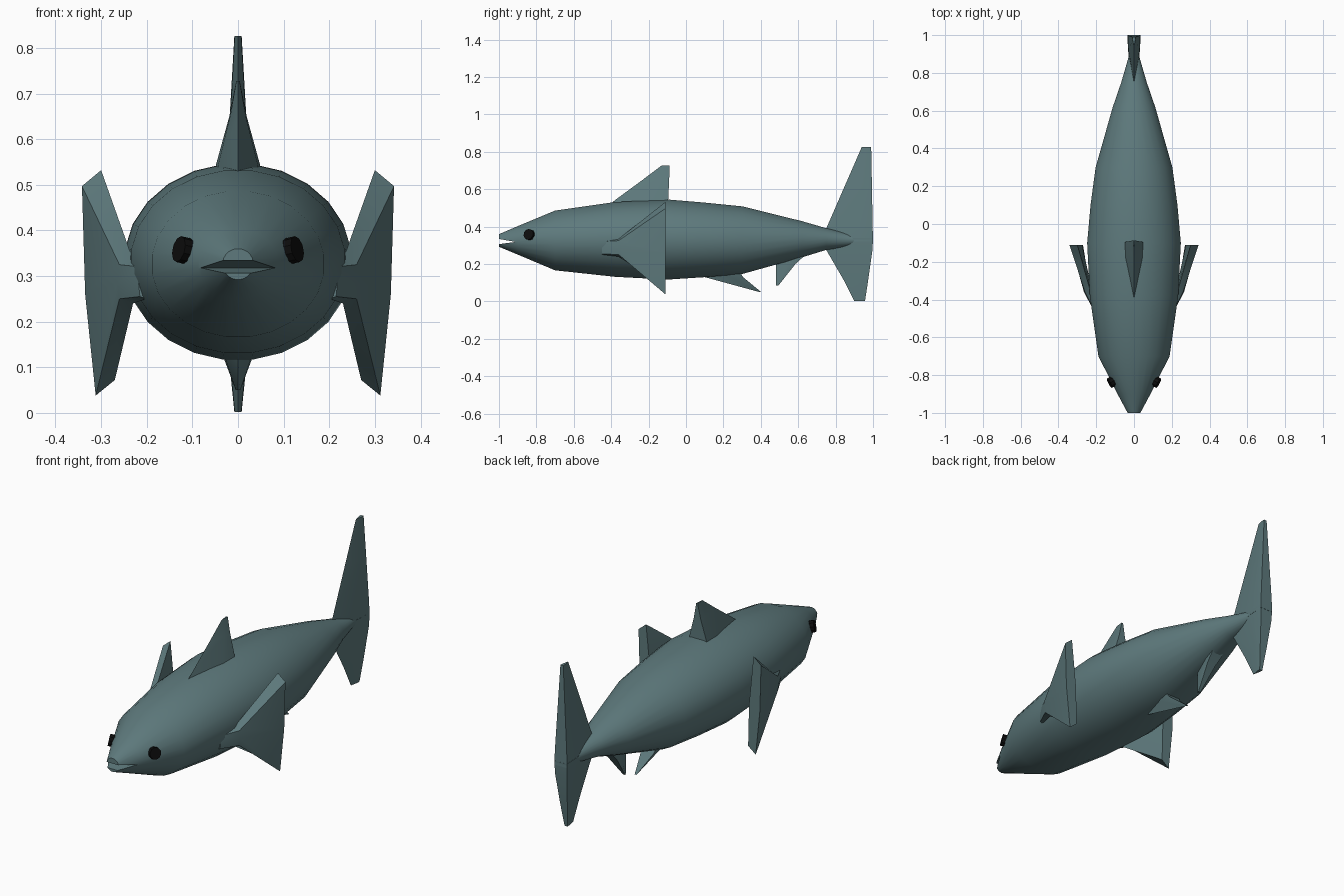
import bpy, bmesh, math
from mathutils import Vector

if "Cube" in bpy.data.objects:
    bpy.data.objects.remove(bpy.data.objects["Cube"])


def material(name, rgb):
    m = bpy.data.materials.new(name)
    m.diffuse_color = (*rgb, 1)
    m.use_nodes = True
    m.node_tree.nodes["Principled BSDF"].inputs["Base Color"].default_value = m.diffuse_color
    return m


skin = material("grey_teal_skin", (0.112, 0.195, 0.205))
black = material("black_eye", (0.004, 0.004, 0.004))


def smooth(ob, angle):
    bpy.ops.object.select_all(action='DESELECT')
    ob.select_set(True)
    bpy.context.view_layer.objects.active = ob
    bpy.ops.object.shade_smooth_by_angle(angle=math.radians(angle))


def loft(name, rings, mat=skin, angle=40):
    """Skin a list of equal-length point rings and cap both ends."""
    bm = bmesh.new()
    vs = [[bm.verts.new(p) for p in ring] for ring in rings]
    n = len(rings[0])
    for a, b in zip(vs, vs[1:]):
        for i in range(n):
            j = (i + 1) % n
            bm.faces.new((a[i], a[j], b[j], b[i]))
    bm.faces.new(vs[0])
    bm.faces.new(vs[-1])
    bmesh.ops.recalc_face_normals(bm, faces=bm.faces)
    me = bpy.data.meshes.new(name)
    bm.to_mesh(me)
    bm.free()
    me.materials.append(mat)
    ob = bpy.data.objects.new(name, me)
    bpy.context.collection.objects.link(ob)
    smooth(ob, angle)
    return ob


def oval(y, hw, z0, z1, n=24):
    zc, hh = (z0 + z1) / 2, (z1 - z0) / 2
    return [(hw * math.cos(a), y, zc + hh * math.sin(a))
            for a in (2 * math.pi * (i + 0.5) / n for i in range(n))]


def blade(name, sections):
    """Upright fin: each section is height, front y, back y, half width."""
    rings = []
    for z, y0, y1, hw in sections:
        ym = y0 + 0.7 * (y1 - y0)
        rings.append([(0, y0, z), (hw * 0.9, ym, z), (hw, y1, z),
                      (-hw, y1, z), (-hw * 0.9, ym, z)])
    return loft(name, rings)


# Body: y, half width, bottom, top
body = loft("body", [oval(*s) for s in (
    (-1.0, 0.034, 0.292, 0.36), (-0.90, 0.088, 0.25, 0.403),
    (-0.70, 0.19, 0.165, 0.487), (-0.38, 0.236, 0.13, 0.533),
    (-0.10, 0.25, 0.115, 0.547), (0.10, 0.232, 0.128, 0.53),
    (0.30, 0.205, 0.145, 0.51), (0.62, 0.113, 0.235, 0.43),
    (0.75, 0.068, 0.275, 0.392), (0.88, 0.03, 0.295, 0.36),
    (0.995, 0.02, 0.305, 0.34))])

# Mouth slit cut out of the snout
cutter = loft("mouth_cutter", [[(x, -1.05, 0.300), (x, -0.91, 0.318), (x, -1.05, 0.343)]
                               for x in (-0.2, 0.2)])
cut = body.modifiers.new("mouth", 'BOOLEAN')
cut.operation = 'DIFFERENCE'
cut.object = cutter
bpy.context.view_layer.objects.active = body
bpy.ops.object.modifier_apply(modifier=cut.name)
bpy.data.objects.remove(cutter)
smooth(body, 40)

# Centre fins
blade("dorsal_fin", [(0.50, -0.43, -0.095, 0.055), (0.545, -0.375, -0.095, 0.048),
                     (0.65, -0.232, -0.09, 0.019), (0.727, -0.13, -0.087, 0.004)])
blade("tail_upper_lobe", [(0.32, 0.72, 1.0, 0.035), (0.395, 0.752, 0.998, 0.033),
                          (0.62, 0.85, 0.994, 0.02), (0.826, 0.94, 0.99, 0.008)])
blade("tail_lower_lobe", [(0.34, 0.72, 1.0, 0.035), (0.275, 0.75, 0.997, 0.033),
                          (0.12, 0.84, 0.975, 0.02), (0.002, 0.90, 0.957, 0.008)])
blade("pelvic_fin", [(0.19, 0.06, 0.27, 0.045), (0.13, 0.10, 0.305, 0.035),
                     (0.05, 0.393, 0.402, 0.005)])
blade("anal_fin", [(0.25, 0.48, 0.64, 0.035), (0.20, 0.48, 0.585, 0.025),
                   (0.085, 0.48, 0.494, 0.006)])

# Paired side fins spreading up and down, and flat eyes
fin_sections = (
    (-0.45, ((.20, .325), (.215, .32), (.218, .285), (.215, .255), (.20, .25), (.195, .285))),
    (-0.36, ((.23, .335), (.26, .325), (.265, .285), (.26, .25), (.23, .24), (.22, .285))),
    (-0.11, ((.30, .532), (.342, .497), (.335, .26), (.312, .038), (.27, .072), (.275, .28))))
for side, s in (("left", -1), ("right", 1)):
    loft(side + "_pectoral_fin",
         [[(s * x, y, z) for x, z in pts] for y, pts in fin_sections])
    axis = Vector((s * 0.86, -0.46, 0.2))
    bpy.ops.mesh.primitive_cylinder_add(
        vertices=10, radius=0.029, depth=0.03, location=(s * 0.117, -0.836, 0.356),
        rotation=axis.to_track_quat('Z', 'Y').to_euler())
    eye = bpy.context.object
    eye.name = side + "_eye"
    eye.data.materials.append(black)
